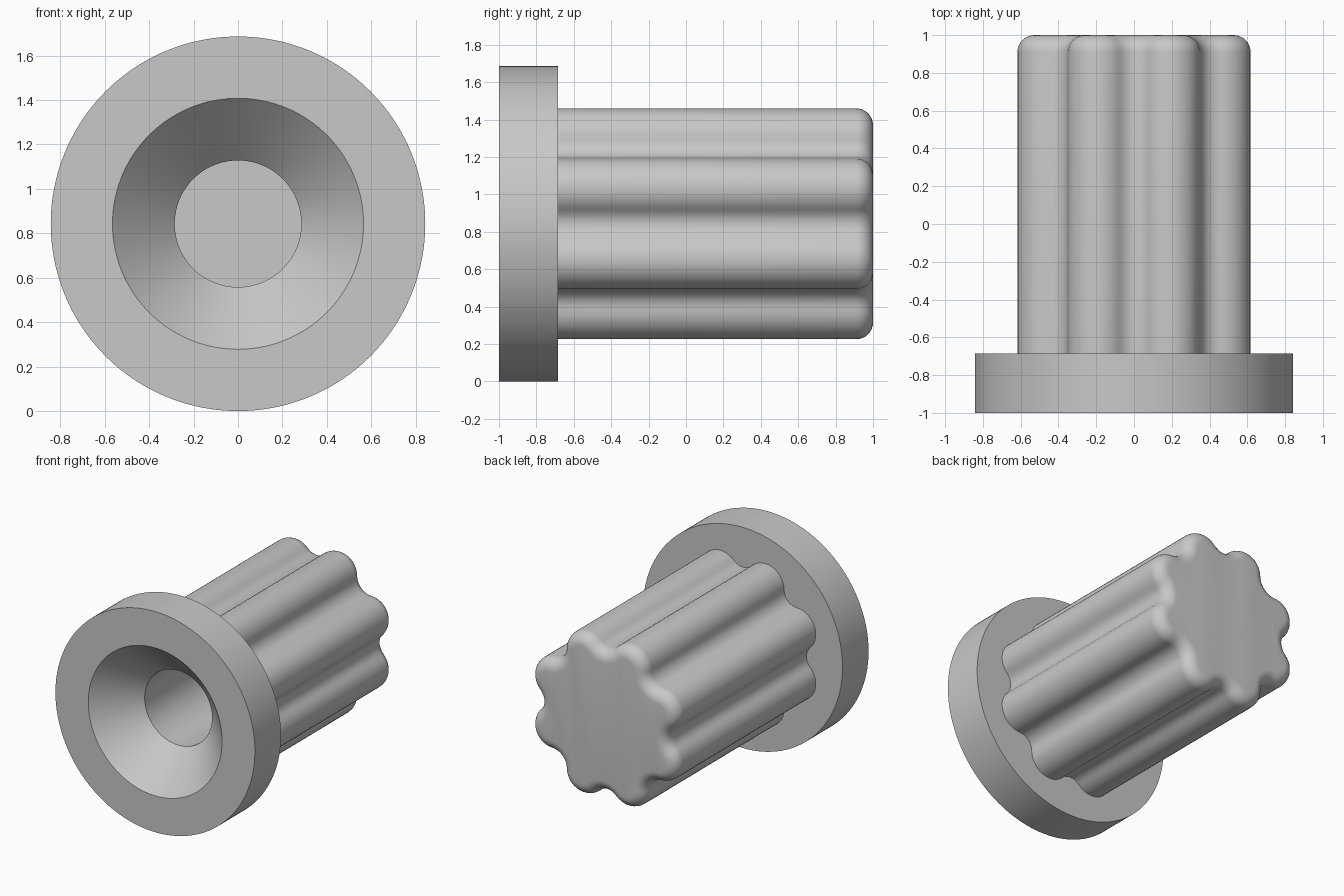
import bpy, bmesh
from math import sin, cos, pi, radians, sqrt, hypot

cube = bpy.data.objects.get("Cube")
if cube:
    bpy.data.objects.remove(cube, do_unlink=True)

# Main dimensions
FLANGE_R = 0.843
FLANGE_BACK = -0.685
SINK_R, BORE_R, BORE_END = 0.565, 0.285, 0.7
LOBES, LOBE_R, LOBE_DIST = 8, 0.161, 0.494
ROUND = 0.09
LOBE_STEPS, VALLEY_STEPS = 14, 8

half = pi / LOBES
swing = radians(67.5)                       # half sweep of each lobe arc
VALLEY_DIST = LOBE_DIST * cos(half - pi / 4 + radians(22.5)) * cos(half) / cos(half)
VALLEY_DIST = LOBE_DIST * cos(half) * sqrt(2)
VALLEY_R = LOBE_DIST * (cos(half) - sin(half)) - LOBE_R


def lobed_outline(inset=0.0):
    """Tangent convex lobes and concave valleys, offset inward by inset."""
    pts = []

    def arc(dist, centre, radius, start, sweep, steps):
        for i in range(steps):
            t = start + sweep * i / steps
            pts.append((dist * cos(centre) + radius * cos(t),
                        dist * sin(centre) + radius * sin(t)))

    for k in range(LOBES):
        a = half + 2 * half * k
        arc(LOBE_DIST, a, LOBE_R - inset, a - swing, 2 * swing, LOBE_STEPS)
        arc(VALLEY_DIST, a + half, VALLEY_R + inset, a + swing + pi,
            -pi / 2, VALLEY_STEPS)
    return pts


VALLEY_DIST = LOBE_DIST * cos(half) * sqrt(2)
base = lobed_outline()


def circle(radius):
    return [(x * radius / hypot(x, z), z * radius / hypot(x, z)) for x, z in base]


# Sections from the bore floor, out over the flange, along the shaft to its tip
sections = [(circle(BORE_R), BORE_END),
            (circle(BORE_R), -1 + SINK_R - BORE_R),
            (circle(SINK_R), -1),
            (circle(FLANGE_R), -1),
            (circle(FLANGE_R), FLANGE_BACK),
            (base, FLANGE_BACK)]
for i in range(9):
    t = i / 8 * pi / 2
    sections.append((lobed_outline(ROUND * (1 - cos(t))), 1 - ROUND + ROUND * sin(t)))

bm = bmesh.new()
rings = [[bm.verts.new((x, y, z + FLANGE_R)) for x, z in pts] for pts, y in sections]
for r0, r1 in zip(rings, rings[1:]):
    n = len(r0)
    for i in range(n):
        j = (i + 1) % n
        bm.faces.new((r0[i], r0[j], r1[j], r1[i]))
bm.faces.new(rings[0])       # bore floor
bm.faces.new(rings[-1])      # shaft tip
bmesh.ops.recalc_face_normals(bm, faces=bm.faces)

mesh = bpy.data.meshes.new("flanged_fluted_plug")
bm.to_mesh(mesh)
bm.free()
plug = bpy.data.objects.new("flanged_fluted_plug", mesh)
bpy.context.collection.objects.link(plug)

# Plain grey
grey = bpy.data.materials.new("plain_grey")
grey.use_nodes = True
colour = (0.58, 0.58, 0.58, 1)
grey.diffuse_color = colour
grey.node_tree.nodes["Principled BSDF"].inputs["Base Color"].default_value = colour
mesh.materials.append(grey)

bpy.ops.object.select_all(action="DESELECT")
plug.select_set(True)
bpy.context.view_layer.objects.active = plug
bpy.ops.object.shade_smooth_by_angle(angle=radians(30))
